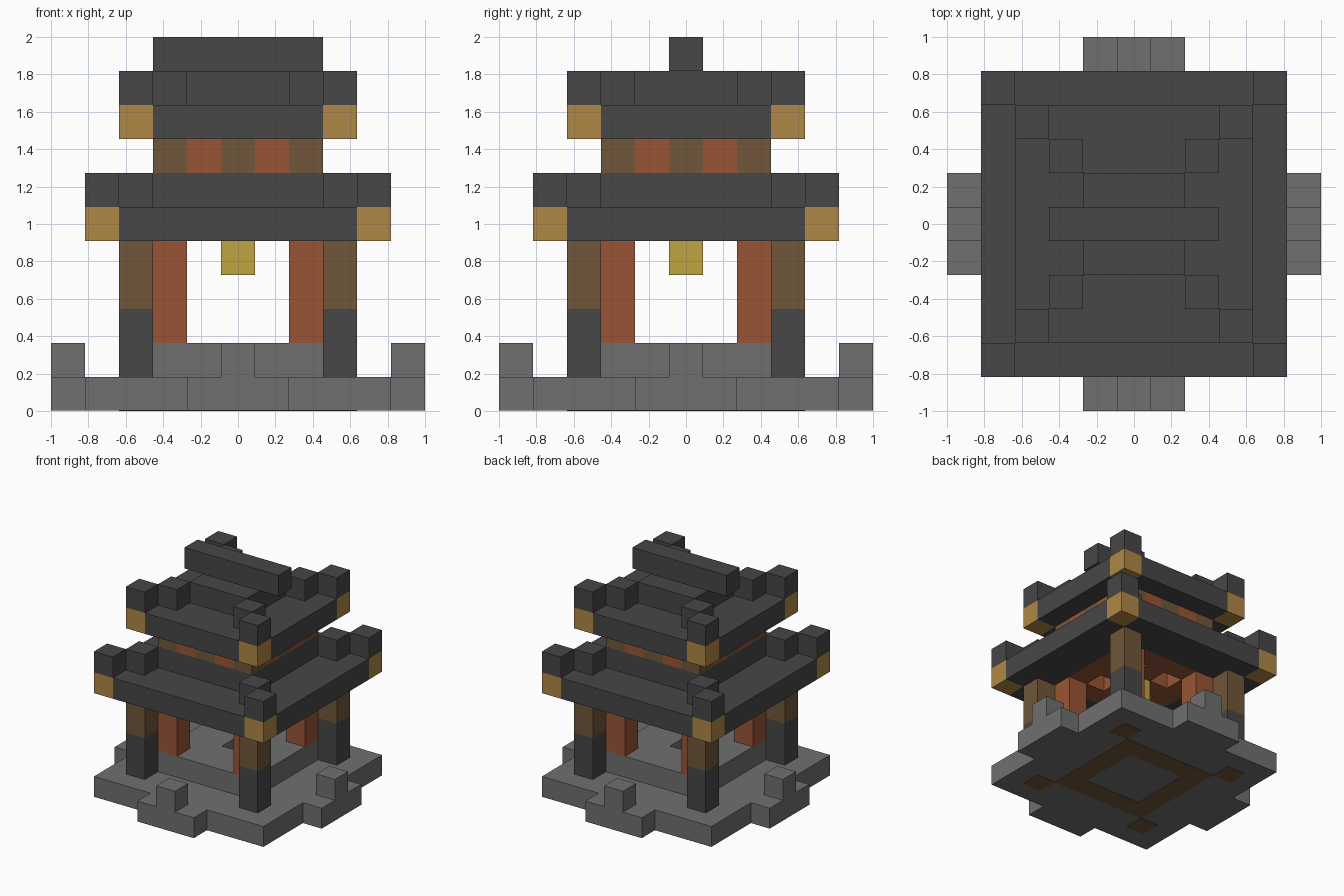
import bpy
import bmesh

U = 2 / 11      # one block
SKIN = 0.004    # thickness of painted plates

if "Cube" in bpy.data.objects:
    bpy.data.objects.remove(bpy.data.objects["Cube"], do_unlink=True)


def material(name, rgb):
    linear = [((c / 255 + 0.055) / 1.055) ** 2.4 for c in rgb] + [1]
    mat = bpy.data.materials.new(name)
    mat.use_nodes = True
    mat.diffuse_color = linear
    mat.node_tree.nodes["Principled BSDF"].inputs["Base Color"].default_value = linear
    return mat


stone = material("grey stone", (112, 112, 112))
slate = material("dark slate", (71, 71, 71))
wood = material("brown wood", (112, 86, 58))
rust = material("red wood", (153, 85, 53))
gold = material("gold trim", (176, 136, 70))
glow = material("lantern yellow", (192, 165, 66))


def build(name, mat, boxes, z0, z1, turns=1):
    """Boxes are (x0, x1, y0, y1) in blocks, repeated by quarter turns."""
    bm = bmesh.new()
    for x0, x1, y0, y1 in boxes:
        for _ in range(turns):
            vs = [bm.verts.new((x * U, y * U, z * U))
                  for z in (z0, z1)
                  for x, y in ((x0, y0), (x1, y0), (x1, y1), (x0, y1))]
            bm.faces.new(vs[3::-1])
            bm.faces.new(vs[4:])
            for i in range(4):
                j = (i + 1) % 4
                bm.faces.new((vs[i], vs[j], vs[j + 4], vs[i + 4]))
            x0, x1, y0, y1 = -y1, -y0, x0, x1
    mesh = bpy.data.meshes.new(name)
    bm.to_mesh(mesh)
    bm.free()
    mesh.materials.append(mat)
    obj = bpy.data.objects.new(name, mesh)
    bpy.context.collection.objects.link(obj)
    return obj


def cell(x, y):
    return (x - 0.5, x + 0.5, y - 0.5, y + 0.5)


def square(half):
    return (-half, half, -half, half)


skin = SKIN / U
ring = (-2.5, 1.5, -2.5, -1.5)

# Base slab with a step on each side, and wood inlays underneath
build("base_slab", stone, [square(4.5)], skin, 1)
build("base_steps", stone, [(-1.5, 1.5, -5.5, -4.5)], skin, 1, 4)
build("base_inlays", wood, [ring, cell(-3, -3)], 0, skin, 4)
build("step_posts", stone, [cell(0, -5)], 1, 2, 4)

# Raised floor with a sunken centre
build("raised_floor", stone, [(-2.5, 0.5, -2.5, -0.5)], 1, 2, 4)

# Corner pillars and inner columns
build("pillar_feet", slate, [cell(-3, -3)], 1, 3, 4)
build("pillar_shafts", wood, [cell(-3, -3)], 3, 5, 4)
build("inner_columns", rust, [cell(-2, -2)], 2, 5, 4)

# Hanging lantern and beamed ceiling
build("lantern", glow, [square(0.5)], 4, 5)
build("ceiling_frame", rust, [ring, (-0.5, 0.5, -1.5, -0.5)], 5, 6, 4)
build("ceiling_hub", rust, [square(0.5)], 5, 6)
build("ceiling_backing", rust, [square(1.5)], 6 - skin, 6)

# Lower roof
build("lower_eaves", slate, [(-3.5, 3.5, -4.5, -3.5), (-3.5, 2.5, -3.5, -2.5)], 5, 6, 4)
build("lower_eave_corners", gold, [cell(-4, -4)], 5, 6, 4)
build("lower_roof_top", slate, [square(2.5)], 6, 7)
build("lower_roof_horns", slate, [cell(-4, -4), cell(-3, -3)], 6, 7, 4)

# Upper storey walls
build("upper_posts", wood, [cell(-2, -2), cell(0, -2)], 7, 8, 4)
build("upper_panels", rust, [cell(-1, -2), cell(1, -2)], 7, 8, 4)

# Upper roof and ridge
build("upper_roof_core", slate, [square(2.5)], 8, 9)
build("upper_eaves", slate, [(-2.5, 2.5, -3.5, -2.5)], 8, 9, 4)
build("upper_eave_corners", gold, [cell(-3, -3)], 8, 9, 4)
build("upper_roof_top", slate, [square(1.5)], 9, 10)
build("upper_roof_horns", slate, [cell(-3, -3), cell(-2, -2)], 9, 10, 4)
build("ridge_beam", slate, [(-2.5, 2.5, -0.5, 0.5)], 10, 11)
